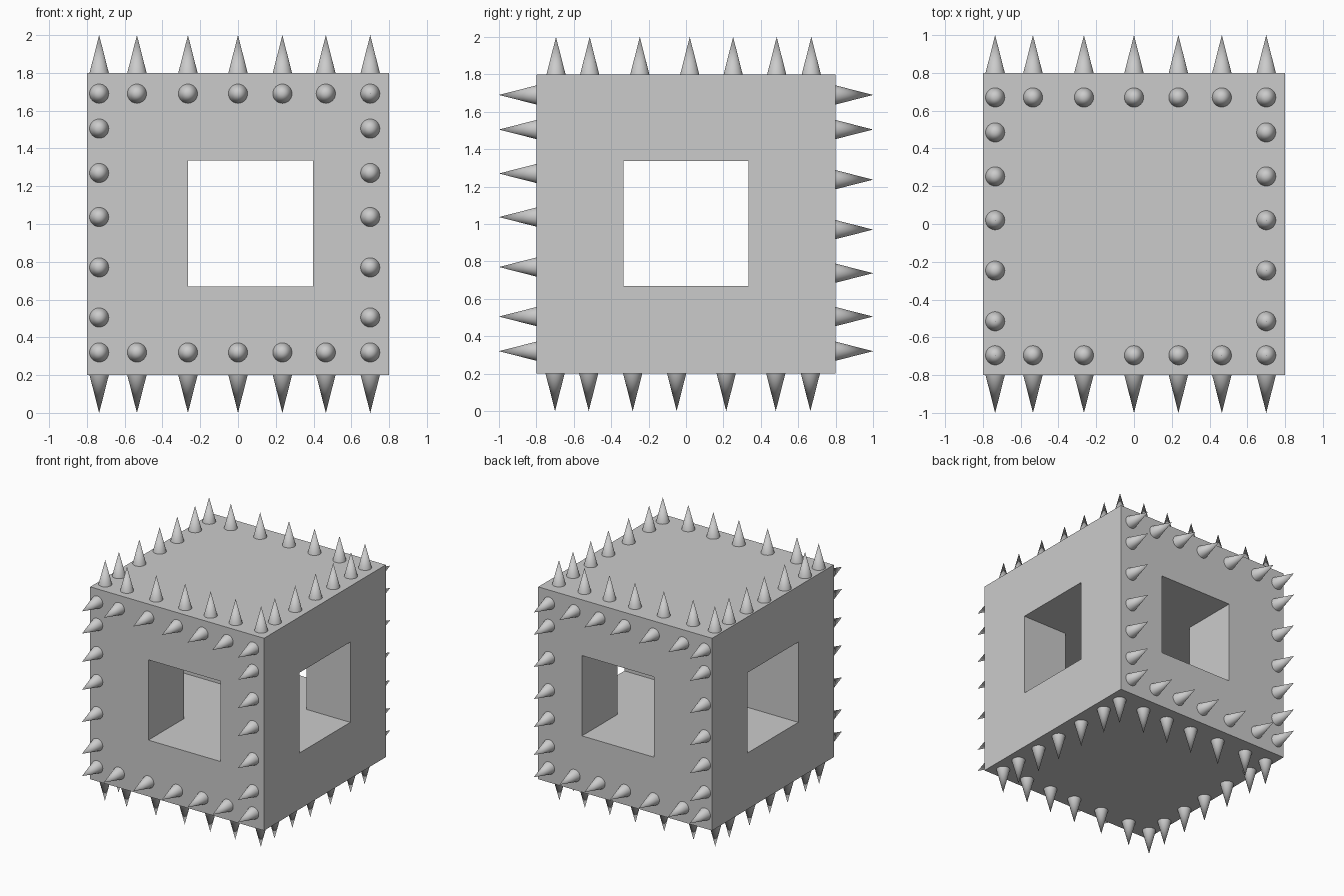
import bpy, bmesh, math
from mathutils import Matrix, Vector

if "Cube" in bpy.data.objects:
    bpy.data.objects.remove(bpy.data.objects["Cube"])

H = 0.8        # half width of the block
CZ = 1.0       # height of its centre


def new_object(name, bm):
    bmesh.ops.recalc_face_normals(bm, faces=bm.faces)
    mesh = bpy.data.meshes.new(name)
    bm.to_mesh(mesh)
    bm.free()
    ob = bpy.data.objects.new(name, mesh)
    bpy.context.collection.objects.link(ob)
    return ob


# Main block
bm = bmesh.new()
bmesh.ops.create_cube(bm, size=2 * H, matrix=Matrix.Translation((0, 0, CZ)))
block = new_object("block", bm)

# Cross-shaped cutter: two crossing square tunnels
x0, x1, y1, far = -0.265, 0.397, 0.333, 1.2
outline = [(x0, -far), (x1, -far), (x1, -y1), (far, -y1), (far, y1), (x1, y1),
           (x1, far), (x0, far), (x0, y1), (-far, y1), (-far, -y1), (x0, -y1)]
bm = bmesh.new()
face = bm.faces.new([bm.verts.new((x, y, 0.668)) for x, y in outline])
ext = bmesh.ops.extrude_face_region(bm, geom=[face])
bmesh.ops.translate(bm, vec=(0, 0, 0.668),
                    verts=[g for g in ext["geom"] if isinstance(g, bmesh.types.BMVert)])
cutter = new_object("tunnel_cutter", bm)
cutter.hide_render = True

mod = block.modifiers.new("tunnels", "BOOLEAN")
mod.operation = "DIFFERENCE"
mod.solver = "EXACT"
mod.object = cutter
bpy.context.view_layer.objects.active = block
block.select_set(True)
bpy.ops.object.modifier_apply(modifier=mod.name)
bpy.data.objects.remove(cutter)
block.select_set(False)

# Spike rings: (name, outward direction, positions along the second axis)
XS = [-0.735, -0.535, -0.265, 0.0, 0.235, 0.465, 0.70]
RINGS = [
    ("front_spikes", Vector((0, -1, 0)), [0.32, 0.505, 0.77, 1.037, 1.27, 1.505, 1.69]),
    ("back_spikes", Vector((0, 1, 0)), [0.32, 0.505, 0.737, 0.97, 1.237, 1.505, 1.69]),
    ("top_spikes", Vector((0, 0, 1)), [-0.695, -0.515, -0.247, 0.02, 0.252, 0.485, 0.67]),
    ("bottom_spikes", Vector((0, 0, -1)), [-0.70, -0.52, -0.285, -0.05, 0.215, 0.48, 0.665]),
]


def spike_ring(name, out, vs):
    bm = bmesh.new()
    turn = out.to_track_quat("Z", "Y").to_matrix().to_4x4()
    for i, x in enumerate(XS):
        for j, v in enumerate(vs):
            # keep only the border of the grid
            if i not in (0, len(XS) - 1) and j not in (0, len(vs) - 1):
                continue
            pos = Vector((x, 0, v)) if out.y else Vector((x, v, CZ))
            pos += out * (H + 0.1)
            bmesh.ops.create_cone(bm, cap_ends=True, segments=32, radius1=0.051,
                                  radius2=0, depth=0.2,
                                  matrix=Matrix.Translation(pos) @ turn)
    bmesh.ops.remove_doubles(bm, verts=bm.verts, dist=0.0001)
    ob = new_object(name, bm)
    bpy.ops.object.select_all(action="DESELECT")
    ob.select_set(True)
    bpy.context.view_layer.objects.active = ob
    bpy.ops.object.shade_smooth_by_angle(angle=math.radians(30))


for ring in RINGS:
    spike_ring(*ring)
